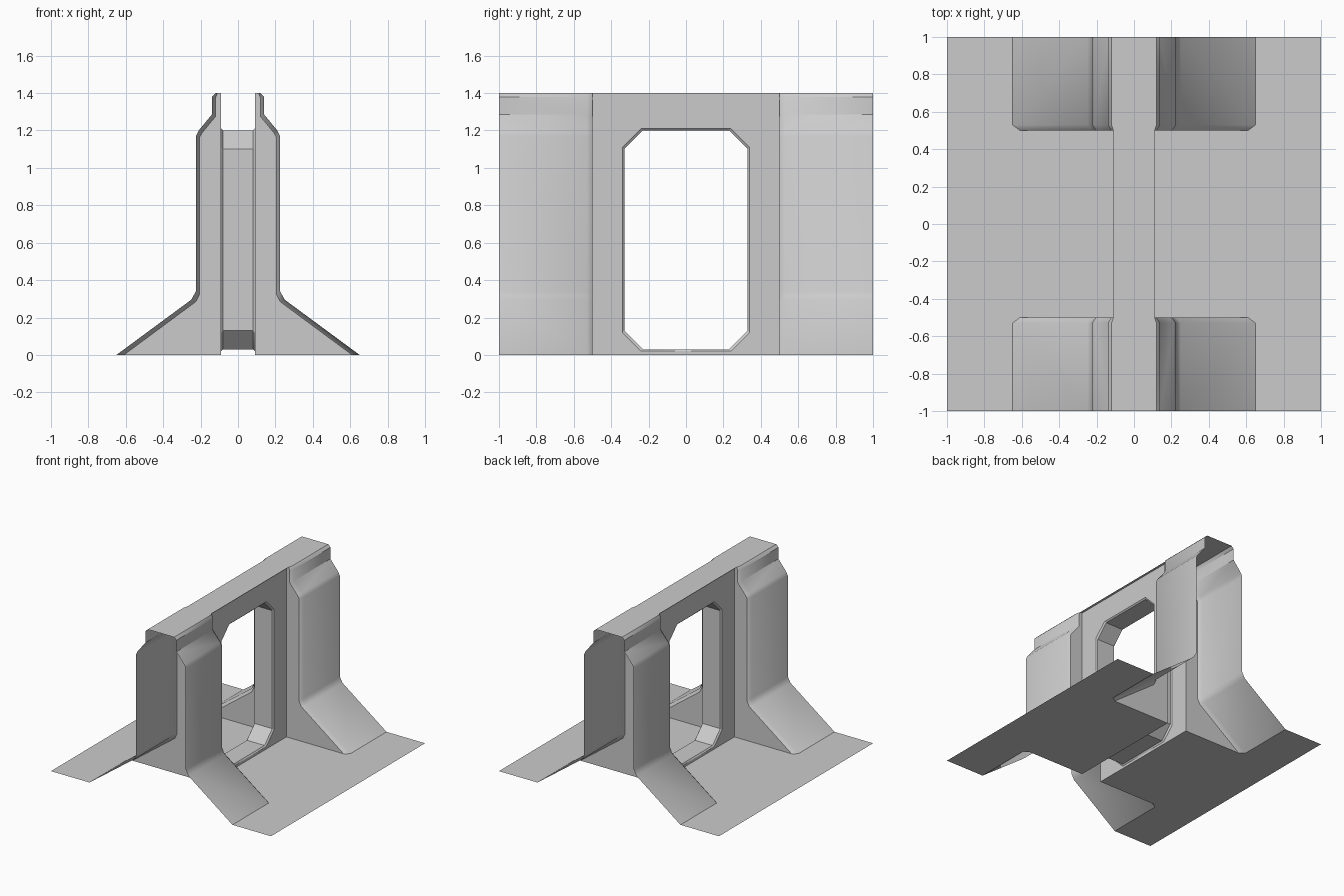
import bpy, bmesh, math
from mathutils import Vector

cube = bpy.data.objects.get("Cube")
if cube:
    bpy.data.objects.remove(cube, do_unlink=True)

grey = bpy.data.materials.new("plain grey")
grey.use_nodes = True
COLOUR = (0.6, 0.6, 0.6, 1)
grey.diffuse_color = COLOUR
grey.node_tree.nodes["Principled BSDF"].inputs["Base Color"].default_value = COLOUR


def make(name, faces, outward, smooth=None):
    """Build a shell; outward(centre) gives the side each face should look to."""
    bm = bmesh.new()
    for pts in faces:
        bm.faces.new([bm.verts.new(p) for p in pts])
    bmesh.ops.remove_doubles(bm, verts=bm.verts, dist=0.0005)
    bm.normal_update()
    for f in bm.faces:
        if f.normal.dot(Vector(outward(f.calc_center_median()))) < 0:
            f.normal_flip()
    mesh = bpy.data.meshes.new(name)
    bm.to_mesh(mesh)
    bm.free()
    mesh.materials.append(grey)
    ob = bpy.data.objects.new(name, mesh)
    bpy.context.collection.objects.link(ob)
    if smooth:
        bpy.ops.object.select_all(action='DESELECT')
        ob.select_set(True)
        bpy.context.view_layer.objects.active = ob
        bpy.ops.object.shade_smooth_by_angle(angle=math.radians(smooth))
    return ob


def strip(a, b):
    return [(a[i], a[i + 1], b[i + 1], b[i]) for i in range(len(a) - 1)]


WALL, TOP, INNER, MID = 0.09, 1.4, 0.5, 0.53

# Buttress cross-sections (x, z): full section and the one at the chamfered edge
full = [(0.65, 0), (0.25, 0.295), (0.225, 0.34), (0.225, 1.17),
        (0.21, 1.2), (0.14, 1.285), (0.14, 1.38), (0.12, TOP)]
edge = [(0.61, 0), (0.225, 0.285), (0.205, 0.325), (0.205, 1.165),
        (0.19, 1.19), (0.12, 1.275), (0.12, 1.375), (0.11, TOP)]

# Window outline (y, z), an octagon; grow widens it for the bevelled rim
def window(x, grow):
    w, lo, hi, c = 0.33 + grow, 0.03 - grow, 1.2 + grow, 0.1
    yz = [(-w + c, lo), (w - c, lo), (w, lo + c), (w, hi - c),
          (w - c, hi), (-w + c, hi), (-w, hi - c), (-w, lo + c)]
    return [(x, y, z) for y, z in yz]


for side, sx in (("left", 1), ("right", -1)):
    # Hollow buttresses, open at the ends
    for end, sy in (("front", -1), ("back", 1)):
        at = lambda prof, y: [(sx * x, sy * y, z) for x, z in prof]
        make(f"{end}_{side}_buttress",
             strip(at(edge, INNER), at(full, MID)) + strip(at(full, MID), at(full, 1)),
             lambda c: (sx, 0, 0.4), 39)
        cheek = [(WALL, 0)] + edge + [(WALL, TOP)]
        make(f"{end}_{side}_buttress_cheek", [at(cheek, INNER)], lambda c: (0, -sy, 0))

    # Wall panel around the window
    ring = window(sx * WALL, 0.01)
    corner = [(sx * WALL, y, z) for y, z in
              ((-INNER, 0), (INNER, 0), (INNER, TOP), (-INNER, TOP))]
    faces = []
    for i in range(4):
        a, b = ring[2 * i], ring[2 * i + 1]
        faces.append((corner[i], corner[(i + 1) % 4], b, a))
        faces.append((corner[(i + 1) % 4], ring[(2 * i + 2) % 8], b))
    make(f"{side}_wall_panel", faces, lambda c: (sx, 0, 0))

    # Floor cut around the buttress feet
    half = [(WALL, INNER), (0.61, INNER), (0.65, MID), (0.65, 1), (1, 1)]
    outline = half + [(x, -y) for x, y in reversed(half)]
    make(f"{side}_floor", [[(sx * x, y, 0) for x, y in outline]], lambda c: (0, 0, 1))

# Window lining with bevelled rims
rings = [window(-WALL, 0.01), window(-0.08, 0), window(0.08, 0), window(WALL, 0.01)]
rings = [r + r[:1] for r in rings]
make("window_lining", sum((strip(rings[i], rings[i + 1]) for i in range(3)), []),
     lambda c: (0, -c.y, 0.615 - c.z), 30)

# Top cap, slightly wider over the buttresses
half = [(0.12, 1), (0.12, MID), (0.11, INNER)]
half += [(x, -y) for x, y in reversed(half)]
outline = half + [(-x, y) for x, y in reversed(half)]
make("top_cap", [[(x, y, TOP) for x, y in outline]], lambda c: (0, 0, 1))
